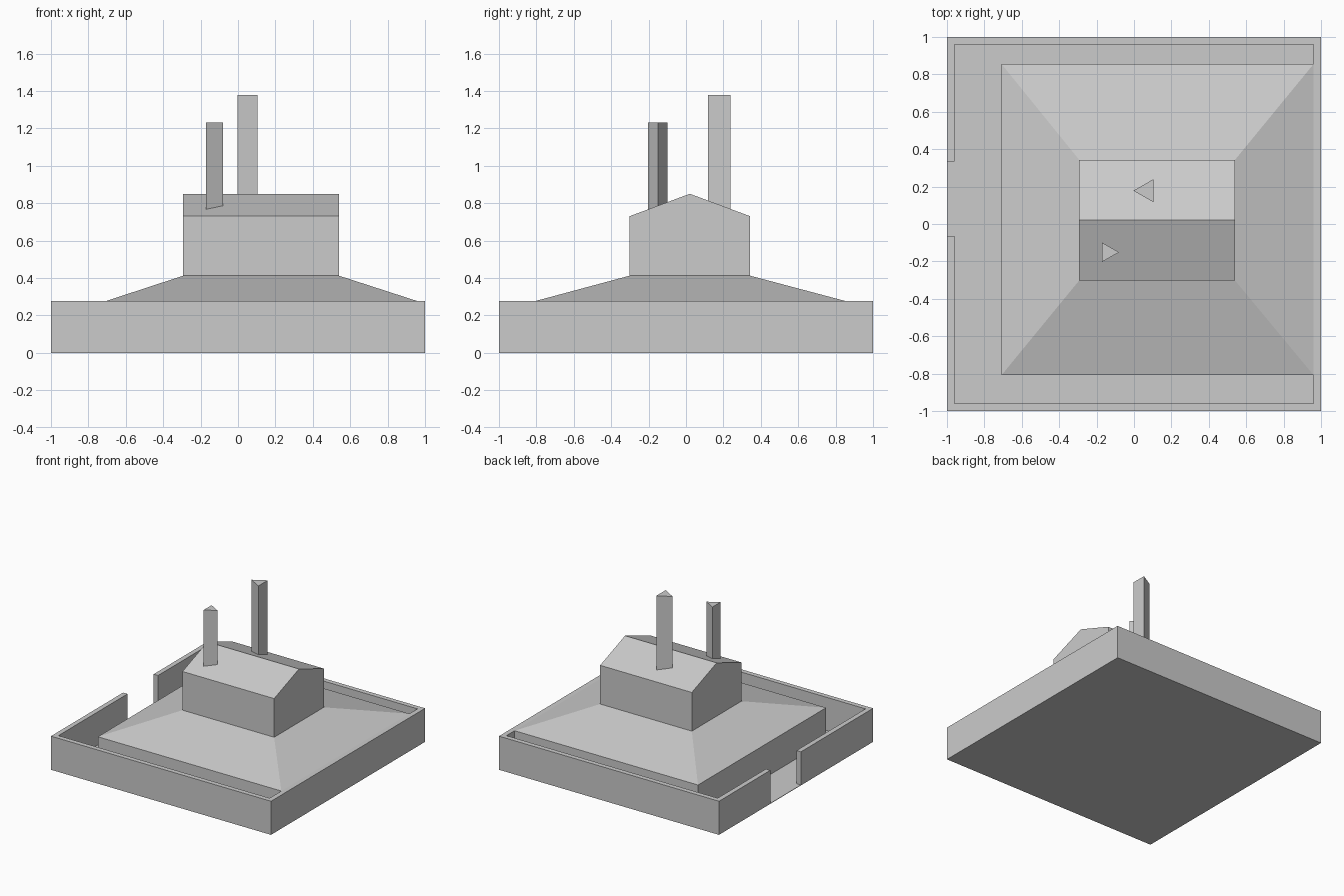
import bpy
import bmesh

cube = bpy.data.objects.get("Cube")
if cube:
    bpy.data.objects.remove(cube, do_unlink=True)

grey = bpy.data.materials.new("plain_grey")
grey.use_nodes = True
grey.diffuse_color = (0.6, 0.6, 0.6, 1)
grey.node_tree.nodes["Principled BSDF"].inputs["Base Color"].default_value = (0.6, 0.6, 0.6, 1)


def finish(name, bm):
    """Turn a bmesh into a grey object with outward normals."""
    bmesh.ops.recalc_face_normals(bm, faces=bm.faces)
    mesh = bpy.data.meshes.new(name)
    bm.to_mesh(mesh)
    bm.free()
    mesh.materials.append(grey)
    obj = bpy.data.objects.new(name, mesh)
    bpy.context.collection.objects.link(obj)
    return obj


def prism(name, points, offset):
    """Extrude a flat outline of 3D points along an offset."""
    bm = bmesh.new()
    face = bm.faces.new([bm.verts.new(p) for p in points])
    result = bmesh.ops.extrude_face_region(bm, geom=[face], use_keep_orig=True)
    moved = [v for v in result["geom"] if isinstance(v, bmesh.types.BMVert)]
    bmesh.ops.translate(bm, verts=moved, vec=offset)
    return finish(name, bm)


def rectangle(x0, x1, y0, y1, z):
    return [(x0, y0, z), (x1, y0, z), (x1, y1, z), (x0, y1, z)]


def loft(name, rings):
    """Join stacked four-sided rings and cap both ends."""
    bm = bmesh.new()
    loops = [[bm.verts.new(p) for p in ring] for ring in rings]
    for low, high in zip(loops, loops[1:]):
        for i in range(4):
            j = (i + 1) % 4
            bm.faces.new((low[i], low[j], high[j], high[i]))
    bm.faces.new(loops[0])
    bm.faces.new(loops[-1])
    return finish(name, bm)


FLOOR = 0.004
WALL_TOP = 0.276
EAVES = 0.412
INNER = 0.96
LEFT, RIGHT, FRONT, BACK = -0.293, 0.54, -0.302, 0.343

# Courtyard floor
prism("courtyard_floor", rectangle(-1, 1, -1, 1, 0), (0, 0, FLOOR))

# Boundary wall, one C-shaped run with a gateway on the -x side
gate_front, gate_back = -0.063, 0.333
outline = [(-1, gate_front), (-1, -1), (1, -1), (1, 1), (-1, 1), (-1, gate_back),
           (-INNER, gate_back), (-INNER, INNER), (INNER, INNER), (INNER, -INNER),
           (-INNER, -INNER), (-INNER, gate_front)]
prism("boundary_wall", [(x, y, FLOOR) for x, y in outline], (0, 0, WALL_TOP - FLOOR))

# Wide lower storey with its sloping skirt roof
base = (-0.708, INNER, -0.808, 0.855)
loft("lower_storey", [rectangle(*base, FLOOR), rectangle(*base, WALL_TOP),
                      rectangle(LEFT, RIGHT, FRONT, BACK, EAVES)])

# Gabled upper storey
gable = [(FRONT, EAVES), (BACK, EAVES), (BACK, 0.73), ((FRONT + BACK) / 2, 0.85), (FRONT, 0.73)]
prism("upper_storey", [(LEFT, y, z) for y, z in gable], (RIGHT - LEFT, 0, 0))


# Three-sided chimneys, rooted inside the upper storey
def chimney(name, tip_x, flat_x, y, half, top):
    root = 0.6
    points = [(tip_x, y, root), (flat_x, y - half, root), (flat_x, y + half, root)]
    prism(name, points, (0, 0, top - root))


chimney("tall_chimney", -0.003, 0.103, 0.178, 0.061, 1.378)
chimney("short_chimney", -0.08, -0.17, -0.151, 0.051, 1.23)
